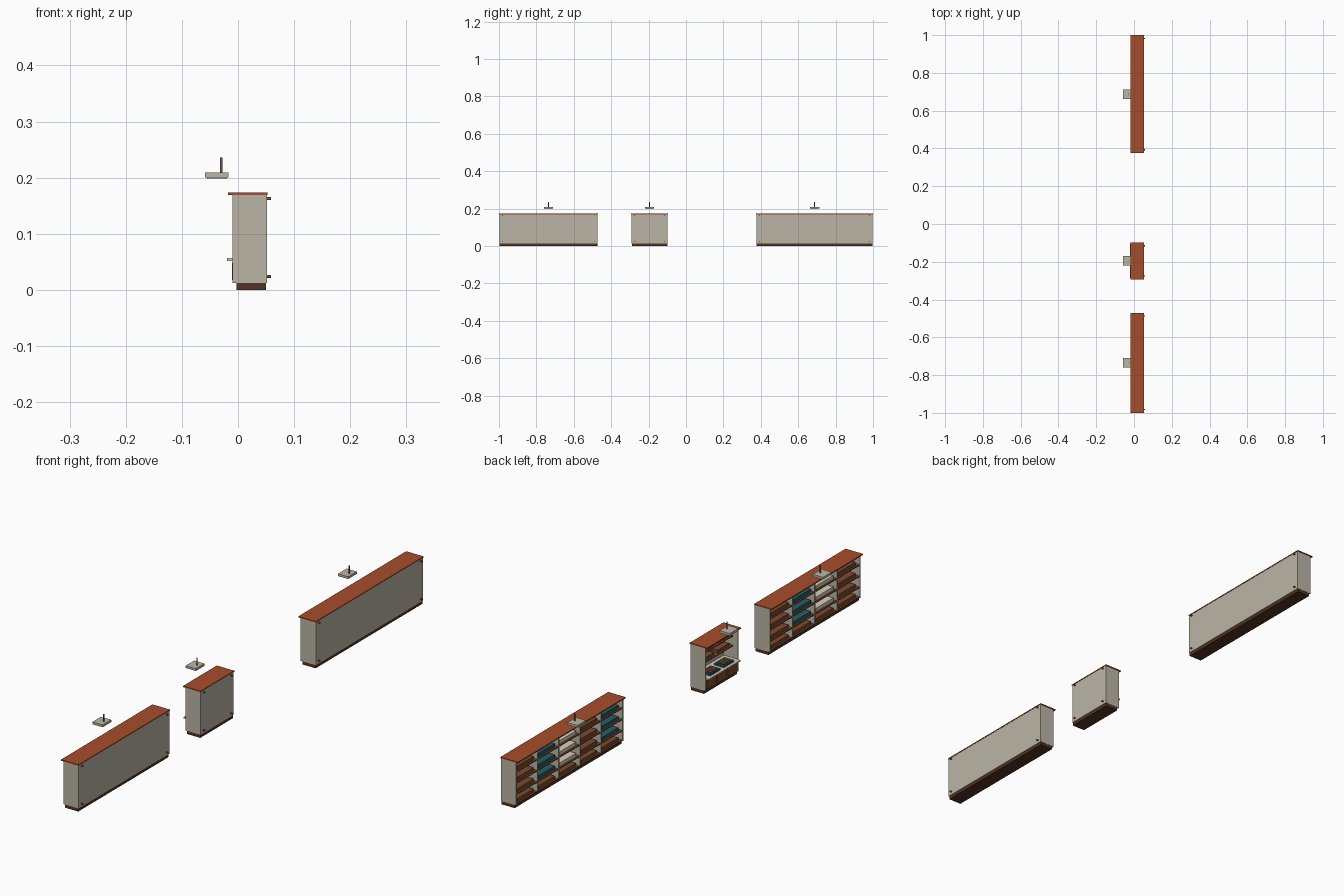
import bpy, math

if "Cube" in bpy.data.objects:
    bpy.data.objects.remove(bpy.data.objects["Cube"])


def material(name, r, g, b):
    m = bpy.data.materials.new(name)
    m.diffuse_color = (r, g, b, 1)
    m.use_nodes = True
    m.node_tree.nodes["Principled BSDF"].inputs["Base Color"].default_value = m.diffuse_color
    return m


BEIGE = material("warm beige", .50, .46, .38)
RUST = material("rust wood", .38, .075, .025)
DARK = material("dark wood", .085, .035, .017)
BROWN = material("mid brown wood", .20, .07, .027)
TEAL = material("teal", .02, .11, .125)
CREAM = material("cream", .68, .63, .50)
METAL = material("dull metal", .14, .11, .085)


def box(name, mat, x0, x1, y0, y1, z0, z1):
    bpy.ops.mesh.primitive_cube_add(
        size=1, location=((x0 + x1) / 2, (y0 + y1) / 2, (z0 + z1) / 2))
    o = bpy.context.object
    o.scale = (x1 - x0, y1 - y0, z1 - z0)
    o.name = name
    o.data.materials.append(mat)
    return o


def rod(name, mat, loc, radius, depth, along_x=False):
    bpy.ops.mesh.primitive_cylinder_add(
        vertices=12, radius=radius, depth=depth, location=loc,
        rotation=(0, math.pi / 2 if along_x else 0, 0))
    o = bpy.context.object
    o.name = name
    o.data.materials.append(mat)
    bpy.ops.object.shade_smooth_by_angle()


def case(n, y0, y1):
    """Open cabinet shell facing -x, with plinth, top, bolts and hanging lamp."""
    a, b = y0 + .002, y1 - .002
    box(n + "_plinth", DARK, -.003, .05, y0 + .003, y1 - .003, 0, .012)
    box(n + "_top", RUST, -.018, .053, y0, y1, .1695, .1735)
    box(n + "_back_panel", BEIGE, .048, .052, a, b, .012, .1695)
    box(n + "_floor", BROWN, -.008, .048, a + .004, b - .004, .012, .016)
    for side, s in (("low", a), ("high", b - .004)):
        box(n + "_end_panel_" + side, BEIGE, -.01, .048, s, s + .004, .012, .1695)
    # wall bolts on the back
    for y in (y0 + .018, y1 - .018):
        for z in (.163, .024):
            rod(n + "_bolt", METAL, (.055, y, z), .0028, .007, True)
    # hanging lamp
    c = (y0 + y1) / 2
    box(n + "_lamp", BEIGE, -.0585, -.017, c - .025, c + .025, .2005, .209)
    box(n + "_lamp_lens", CREAM, -.0555, -.02, c - .022, c + .022, .199, .2005)
    rod(n + "_lamp_rod", METAL, (-.03, c, .2225), .0022, .027)


def shelving(n, y0, y1, bays):
    """Bays of shelves; goods run brown, teal, cream from the high-y end."""
    case(n, y0, y1)
    w = (y1 - y0 - .012) / bays
    goods = (BROWN, TEAL, CREAM)
    for z in (.048, .089, .13):
        box(n + "_shelf", BROWN, -.008, .048, y0 + .006, y1 - .006, z, z + .004)
    for i in range(bays):
        hi = y1 - .006 - i * w
        if i:
            box(n + "_divider", BEIGE, -.009, .048, hi - .002, hi + .002, .016, .1695)
        box(n + "_base_goods", BROWN, -.002, .042, hi - w + .014, hi - .014, .016, .028)
        for z in (.052, .093, .134):
            box(n + "_goods", goods[i % 3], -.002, .042,
                hi - w + .014, hi - .014, z, z + .013)


shelving("short_shelving", -1, -.47, 4)
shelving("long_shelving", .375, 1, 5)

# service cabinet: counter, drawers, trays and upper shelves
y0, y1 = -.293, -.097
case("cabinet", y0, y1)
box("cabinet_lower_body", BEIGE, -.007, .048, y0 + .006, y1 - .006, .016, .052)
box("cabinet_counter", CREAM, -.02, .048, y0 + .006, y1 - .006, .052, .057)
w = (y1 - y0 - .012) / 3
for i in range(3):
    s = y0 + .006 + i * w
    box("cabinet_drawer", BROWN, -.0105, -.007, s + .003, s + w - .003, .018, .049)
for z in (.1, .136):
    box("cabinet_upper_shelf", BROWN, .01, .048, y0 + .006, y1 - .006, z, z + .004)
    for c in (-.24, -.15):
        box("cabinet_shelf_goods", BROWN, .016, .044, c - .034, c + .034, z + .004, z + .014)
for c in (-.235, -.155):
    box("counter_tray", TEAL, -.01, .03, c - .03, c + .03, .057, .063)
    box("counter_tray_inset", DARK, -.005, .025, c - .022, c + .022, .063, .0645)
